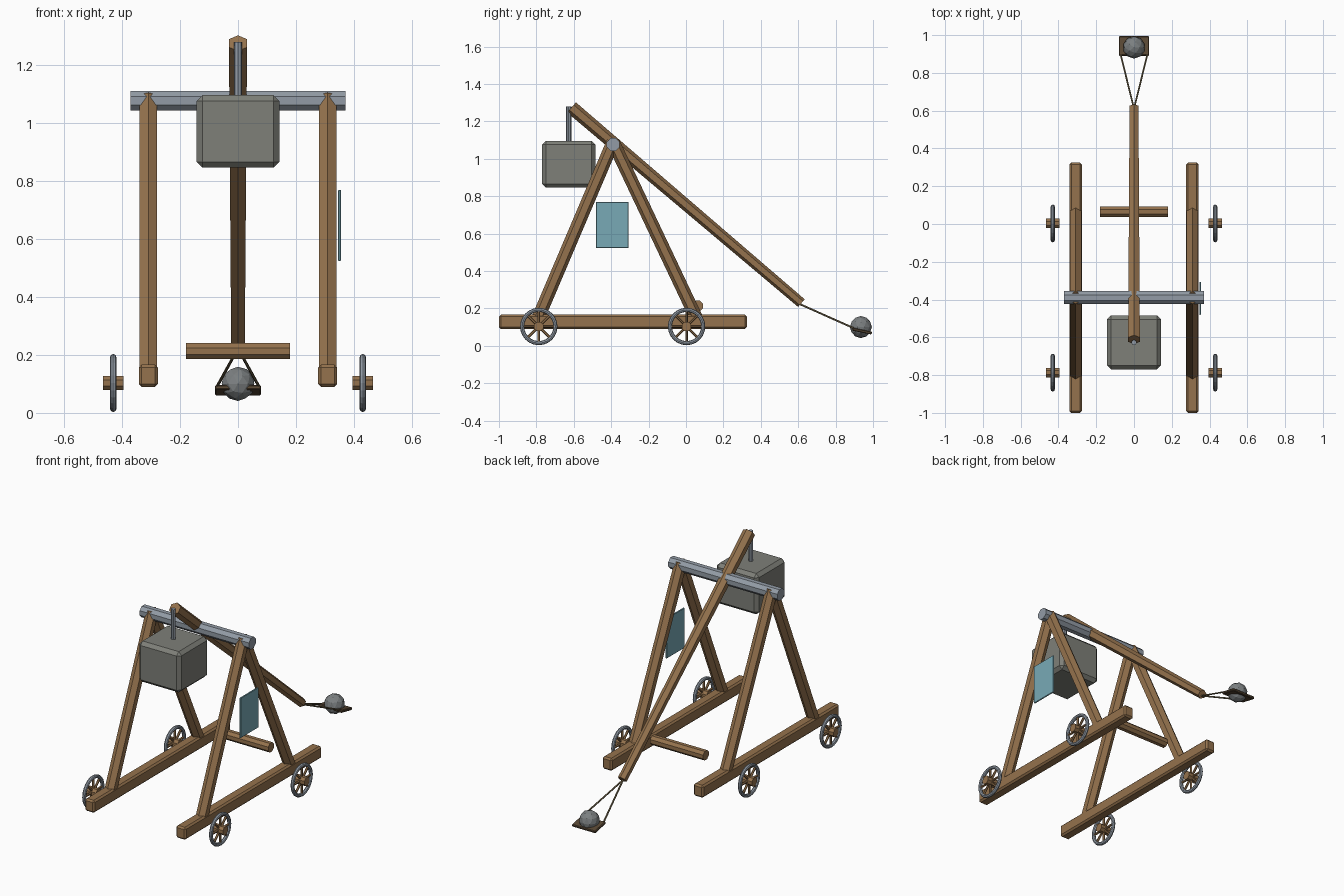
import bpy, bmesh, math
from mathutils import Vector, Matrix

if "Cube" in bpy.data.objects:
    bpy.data.objects.remove(bpy.data.objects["Cube"])


def material(name, rgb):
    m = bpy.data.materials.new(name)
    m.diffuse_color = (*rgb, 1)
    m.use_nodes = True
    m.node_tree.nodes["Principled BSDF"].inputs["Base Color"].default_value = m.diffuse_color
    return m


WOOD = material("wood", (0.30, 0.17, 0.075))
STONE = material("stone", (0.21, 0.215, 0.19))
BALL = material("ball_stone", (0.20, 0.215, 0.22))
METAL = material("metal", (0.29, 0.33, 0.38))
LEATHER = material("leather", (0.10, 0.065, 0.035))
ROPE = material("rope", (0.19, 0.15, 0.08))
CLOTH = material("blue_cloth", (0.19, 0.40, 0.47))


def finish(name, bm, mat):
    bmesh.ops.recalc_face_normals(bm, faces=bm.faces)
    me = bpy.data.meshes.new(name)
    bm.to_mesh(me)
    bm.free()
    me.materials.append(mat)
    ob = bpy.data.objects.new(name, me)
    bpy.context.collection.objects.link(ob)
    return ob


def add_pole(bm, p, q, r1, r2, n, turn=0.0):
    """Straight n-sided pole from p to q."""
    p, q = Vector(p), Vector(q)
    d = (q - p).normalized()
    side = Vector((1, 0, 0)) if abs(d.x) < 0.9 else Vector((0, 1, 0))
    v = (side - d * side.dot(d)).normalized()
    u = v.cross(d)
    rings = []
    for c, r in ((p, r1), (q, r2)):
        rings.append([bm.verts.new(c + r * (u * math.cos(a) + v * math.sin(a)))
                      for a in (turn + 2 * math.pi * i / n for i in range(n))])
    a, b = rings
    for i in range(n):
        j = (i + 1) % n
        bm.faces.new((a[i], a[j], b[j], b[i]))
    bm.faces.new(a)
    bm.faces.new(b)


def pole(name, p, q, r1, r2, n, mat, turn=0.0):
    bm = bmesh.new()
    add_pole(bm, p, q, r1, r2, n, turn)
    return finish(name, bm, mat)


def box(name, centre, size, bevel, mat, tilt=0.0):
    bm = bmesh.new()
    bmesh.ops.create_cube(bm, size=1, matrix=Matrix.Diagonal((*size, 1)))
    if bevel:
        bmesh.ops.bevel(bm, geom=list(bm.edges), offset=bevel, segments=1,
                        affect='EDGES', profile=0.5)
    ob = finish(name, bm, mat)
    ob.location = centre
    ob.rotation_euler.x = tilt
    return ob


# Side frames: ground beam and two sloping legs
for s, label in ((-1, "left"), (1, "right")):
    x = 0.309 * s
    box(label + "_base_beam", (x, -0.337, 0.128), (0.066, 1.325, 0.076), 0.01, WOOD)
    pole(label + "_front_leg", (x, -0.79, 0.15), (x, -0.39, 1.09), 0.035, 0.035, 6, WOOD)
    pole(label + "_back_leg", (x, 0.055, 0.15), (x, -0.39, 1.09), 0.035, 0.035, 6, WOOD)

    # Wheels: metal rim, wooden hub and spokes
    for y, end in ((-0.787, "front"), (0.003, "back")):
        c = Vector((0.43 * s, y, 0.103))
        bm = bmesh.new()
        add_pole(bm, c - Vector((0.036, 0, 0)), c + Vector((0.036, 0, 0)), 0.027, 0.027, 8,
                 math.pi / 8)
        for i in range(8):
            a = math.pi * i / 4
            add_pole(bm, c, c + 0.088 * Vector((0, math.cos(a), math.sin(a))), 0.007, 0.007, 6)
        finish(f"{label}_{end}_hub_and_spokes", bm, WOOD)
        bpy.ops.mesh.primitive_torus_add(major_radius=0.089, minor_radius=0.011,
                                         major_segments=24, minor_segments=8,
                                         location=c, rotation=(0, math.pi / 2, 0))
        rim = bpy.context.object
        rim.name = f"{label}_{end}_rim"
        rim.data.materials.append(METAL)

# Axle, throwing arm and cross roller
pole("axle", (-0.37, -0.39, 1.076), (0.37, -0.39, 1.076), 0.037, 0.037, 8, METAL, math.pi / 8)
pole("throwing_arm", (0, -0.612, 1.274), (0, 0.617, 0.228), 0.036, 0.027, 6, WOOD)
pole("cross_roller", (-0.18, 0.064, 0.213), (0.18, 0.064, 0.213), 0.03, 0.03, 8, WOOD, math.pi / 8)

# Counterweight on its hanger
box("counterweight", (0, -0.627, 0.97), (0.285, 0.285, 0.25), 0.02, STONE)
pole("hanger_rod", (0, -0.627, 1.08), (0, -0.627, 1.278), 0.014, 0.014, 8, METAL)

# Sling ropes, pouch and ball
for s, label in ((-1, "left"), (1, "right")):
    pole(label + "_sling_rope", (0, 0.61, 0.222), (0.07 * s, 0.895, 0.095), 0.005, 0.005, 6, ROPE)
box("sling_pouch", (0, 0.942, 0.078), (0.16, 0.105, 0.016), 0.004, LEATHER, -0.2)
bm = bmesh.new()
bmesh.ops.create_icosphere(bm, subdivisions=2, radius=0.059,
                           matrix=Matrix.Translation((0, 0.935, 0.1)))
finish("ball", bm, BALL)

# Banner on the right side
box("banner", (0.35, -0.394, 0.646), (0.009, 0.174, 0.246), 0.002, CLOTH)
